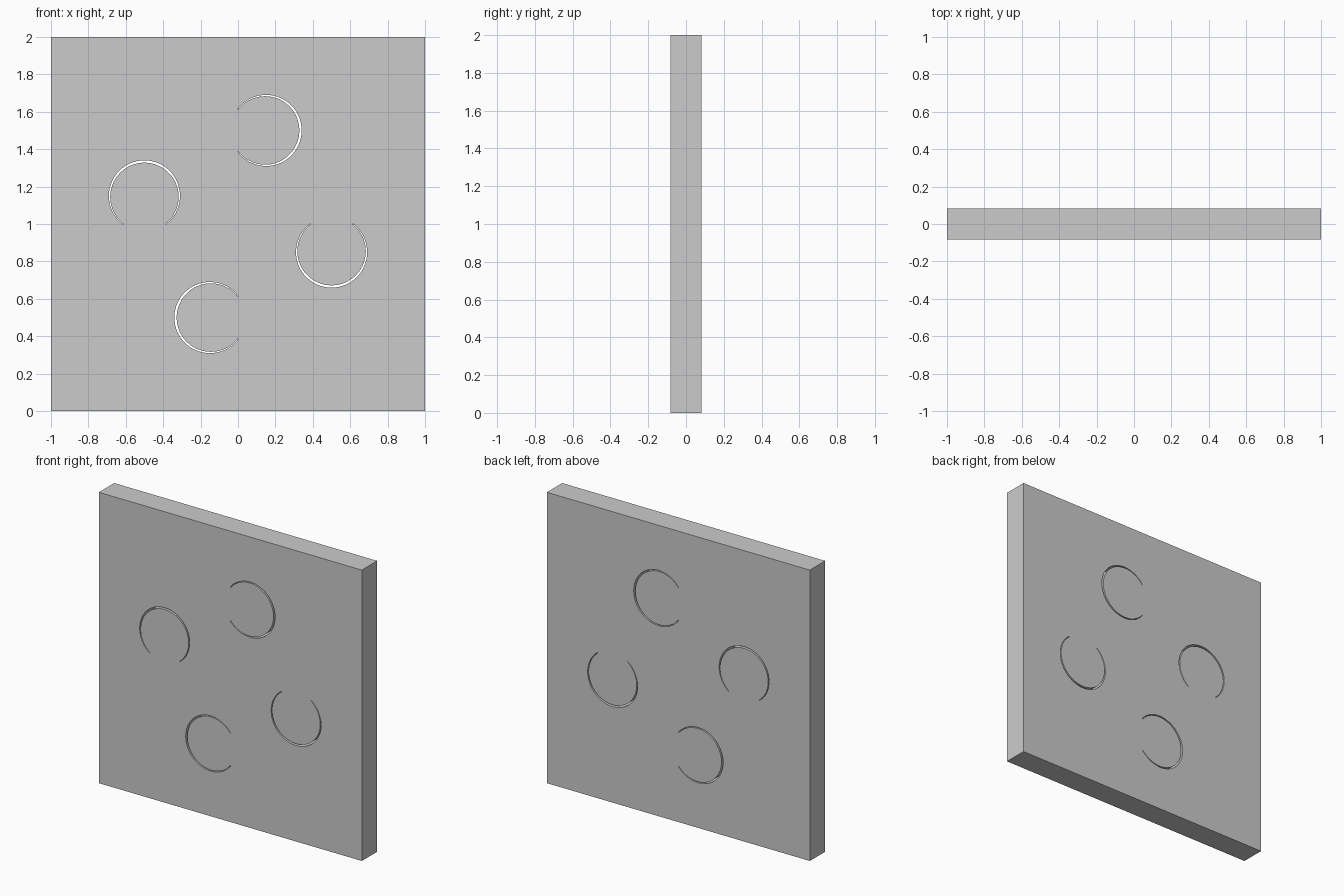
import bpy, bmesh, math

if "Cube" in bpy.data.objects:
    bpy.data.objects.remove(bpy.data.objects["Cube"])

HALF_DEPTH = 0.083
STEPS = 48


def arc(cx, cy, r, a0, a1):
    return [(cx + r * math.cos(a0 + (a1 - a0) * i / STEPS),
             cy + r * math.sin(a0 + (a1 - a0) * i / STEPS)) for i in range(STEPS + 1)]


# Outline of one piece: socket in the bottom edge, tab on the right edge
SOCKET_R, SOCKET_D = 0.19, 0.15
TAB_R, TAB_D = 0.183, 0.145
s = math.acos(SOCKET_D / SOCKET_R)
t = math.acos(TAB_D / TAB_R)
socket = arc(-0.5, SOCKET_D, SOCKET_R, 1.5 * math.pi - s, -0.5 * math.pi + s)
tab = arc(TAB_D, 0.5, TAB_R, -math.pi + t, math.pi - t)
outline = [(-1, 0)] + socket + [(0, 0)] + tab + [(0, 1), (-1, 1)]


def make_piece(name, turns):
    c, n = [(1, 0), (0, -1), (-1, 0), (0, 1)][turns]
    bm = bmesh.new()
    verts = [bm.verts.new((u * c - v * n, -HALF_DEPTH, 1 + u * n + v * c)) for u, v in outline]
    face = bm.faces.new(verts)
    ext = bmesh.ops.extrude_face_region(bm, geom=[face], use_keep_orig=True)
    moved = [g for g in ext["geom"] if isinstance(g, bmesh.types.BMVert)]
    bmesh.ops.translate(bm, verts=moved, vec=(0, 2 * HALF_DEPTH, 0))
    bmesh.ops.recalc_face_normals(bm, faces=bm.faces)
    mesh = bpy.data.meshes.new(name)
    bm.to_mesh(mesh)
    bm.free()
    obj = bpy.data.objects.new(name, mesh)
    bpy.context.collection.objects.link(obj)
    bpy.ops.object.select_all(action='DESELECT')
    obj.select_set(True)
    bpy.context.view_layer.objects.active = obj
    bpy.ops.object.shade_smooth_by_angle(angle=math.radians(30))


# Four identical pieces, each a quarter turn clockwise about the centre
for i, name in enumerate(["upper_left_piece", "upper_right_piece",
                          "lower_right_piece", "lower_left_piece"]):
    make_piece(name, i)
